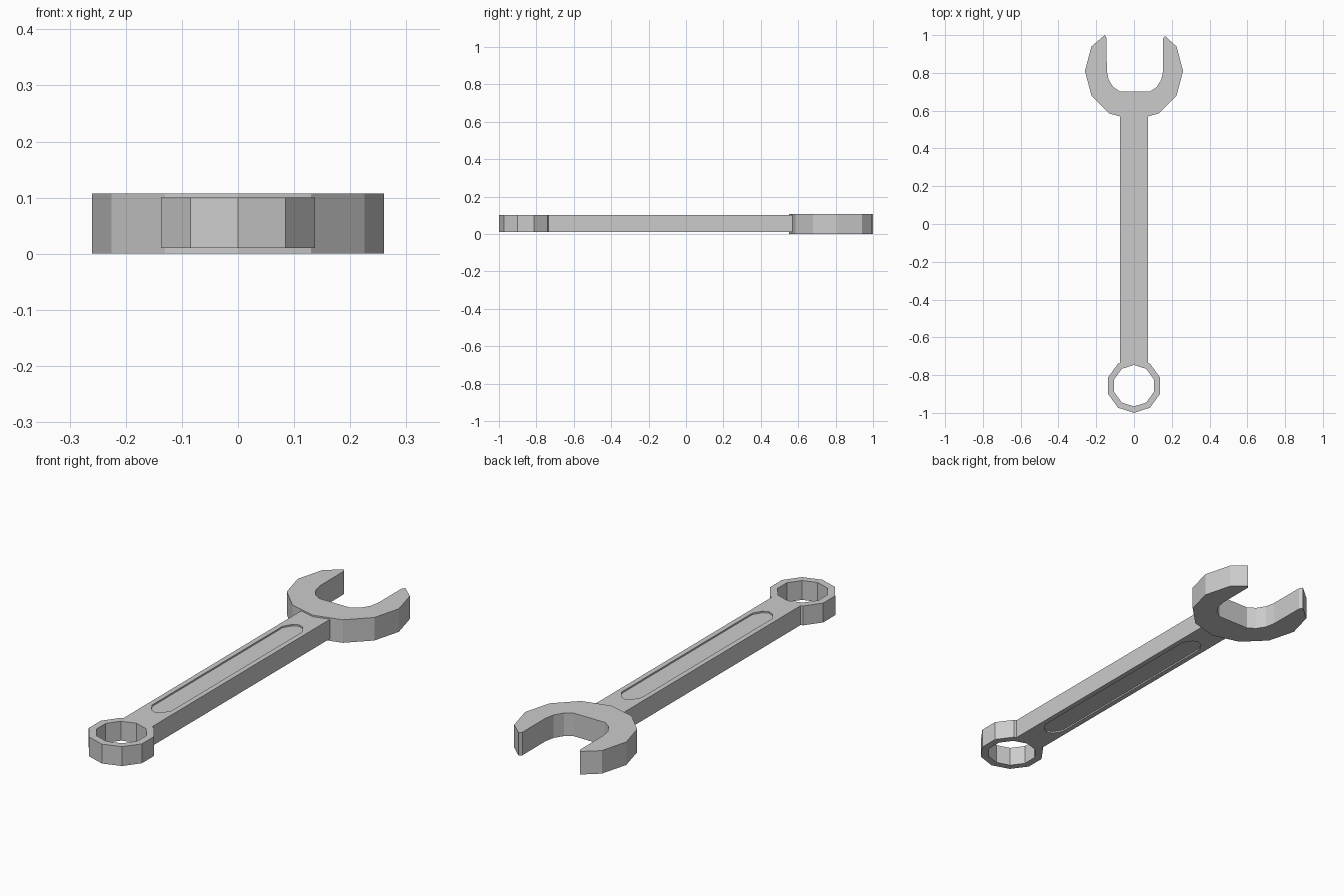
import bpy, bmesh
from math import sin, cos, radians, pi

if "Cube" in bpy.data.objects:
    bpy.data.objects.remove(bpy.data.objects["Cube"])


def ngon(n, r, cx, cy, start):
    return [(cx + r * cos(start + 2 * pi * i / n), cy + r * sin(start + 2 * pi * i / n)) for i in range(n)]


def prism(name, outline, z0, z1, hole=None):
    """Extrude a flat outline between two heights; an optional hole has the same point count."""
    bm = bmesh.new()
    n = len(outline)

    def loop(pts, z):
        return [bm.verts.new((x, y, z)) for x, y in pts]

    def bridge(a, b):
        for i in range(n):
            j = (i + 1) % n
            bm.faces.new((a[i], a[j], b[j], b[i]))

    lo, hi = loop(outline, z0), loop(outline, z1)
    bridge(lo, hi)
    if hole:
        hlo, hhi = loop(hole, z0), loop(hole, z1)
        bridge(hlo, hhi)
        bridge(lo, hlo)
        bridge(hi, hhi)
    else:
        bm.faces.new(lo)
        bm.faces.new(hi)
    bmesh.ops.recalc_face_normals(bm, faces=bm.faces[:])
    mesh = bpy.data.meshes.new(name)
    bm.to_mesh(mesh)
    bm.free()
    ob = bpy.data.objects.new(name, mesh)
    bpy.context.collection.objects.link(ob)
    return ob


# Open jaw: outer part of a 12-gon, with a U-shaped mouth
outer = ngon(12, 0.26, 0, 0.81, radians(150))[:9]
mouth_x = 0.005
right_mouth = [(0.164, 0.995), (0.154, 0.982)]
left_mouth = [(-0.145, 0.985), (-0.155, 1.0)]
curve = [(0.149, 0.81), (0.14, 0.765), (0.115, 0.725), (0.08, 0.702)]
inner = [(mouth_x + x, y) for x, y in curve] + [(mouth_x - x, y) for x, y in reversed(curve)]
prism("open_jaw", outer + right_mouth + inner + left_mouth, 0.0, 0.107)

# Ring end: ten-sided ring
ring_y = -0.856
prism("ring_end", ngon(10, 0.144, 0, ring_y, pi / 2), 0.01, 0.10,
      ngon(10, 0.11, 0, ring_y, pi / 2))

# Handle, its lower end fitted against the ring
w = 0.074
handle = prism("handle", [(-w, 0.62), (-w, -0.737), (0, -0.713), (w, -0.737), (w, 0.62)], 0.01, 0.10)

# Shallow panels with clipped corners, recessed in both faces of the handle
p, c, y0, y1 = 0.05, 0.025, -0.61, 0.45
panel = [(-p, y0 + 0.05), (-p + c, y0 + 0.01), (0, y0), (p - c, y0 + 0.01), (p, y0 + 0.05),
         (p, y1 - 0.05), (p - c, y1 - 0.01), (0, y1), (-p + c, y1 - 0.01), (-p, y1 - 0.05)]
for side, z0, z1 in (("top", 0.093, 0.15), ("bottom", -0.04, 0.017)):
    cutter = prism("panel_cutter_" + side, panel, z0, z1)
    cutter.hide_render = True
    cutter.display_type = 'WIRE'
    mod = handle.modifiers.new("panel_" + side, 'BOOLEAN')
    mod.operation = 'DIFFERENCE'
    mod.solver = 'EXACT'
    mod.object = cutter
